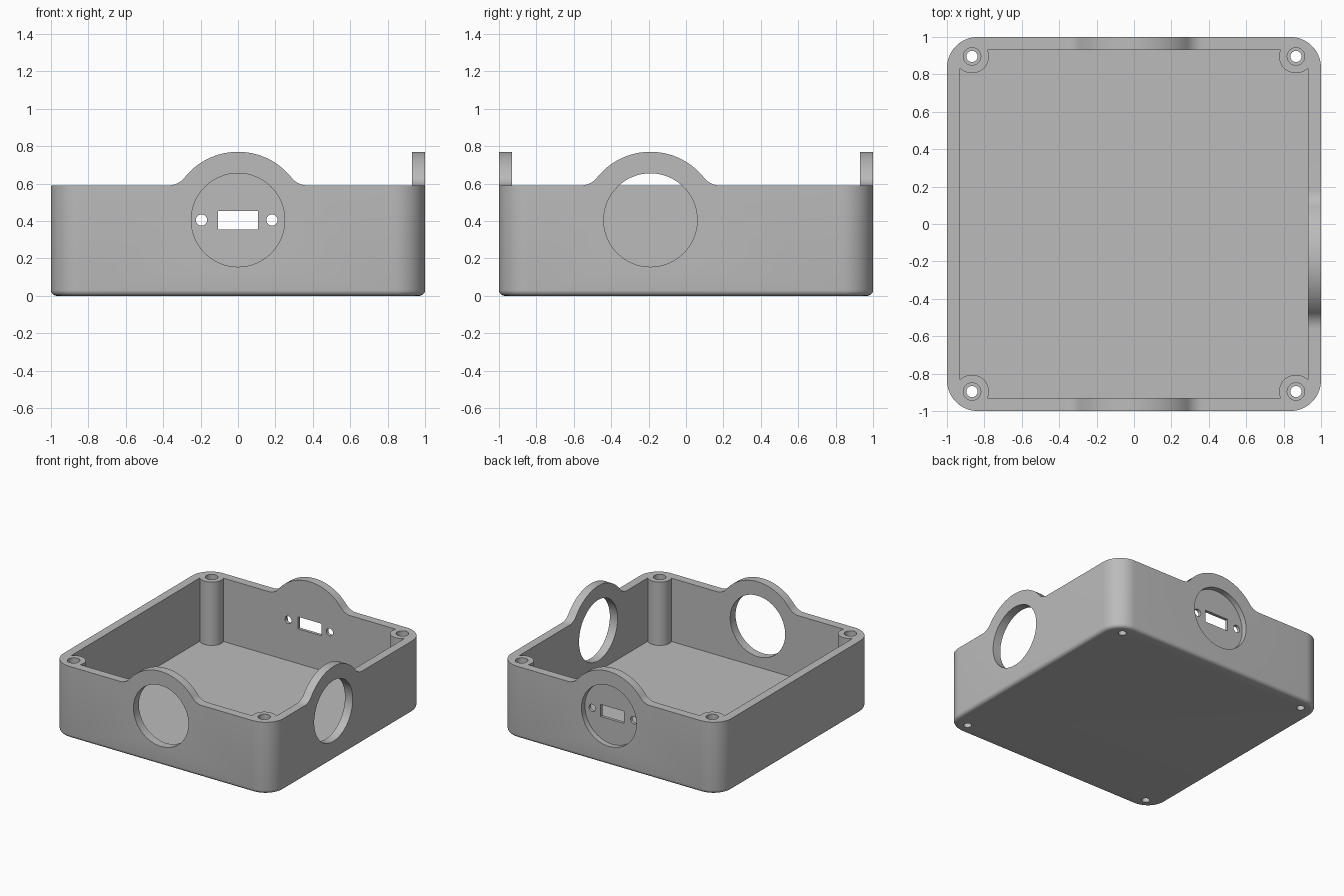
import bpy
import bmesh
from math import pi, sin, cos, sqrt, atan2

if "Cube" in bpy.data.objects:
    bpy.data.objects.remove(bpy.data.objects["Cube"], do_unlink=True)

# Main dimensions
HEIGHT, WALL, FLOOR = 0.59, 0.07, 0.07
PORT_Z, PORT_R = 0.405, 0.25
EAR_R, EAR_FILLET = 0.365, 0.11
SIDE_PORT_Y = -0.19
INNER = 1 - WALL

grey = bpy.data.materials.new("plain grey")
grey.use_nodes = True
grey.diffuse_color = (0.5, 0.5, 0.5, 1)
grey.node_tree.nodes["Principled BSDF"].inputs["Base Color"].default_value = (0.5, 0.5, 0.5, 1)


def arc(cx, cy, r, start, end, steps):
    return [(cx + r * cos(start + (end - start) * i / steps),
             cy + r * sin(start + (end - start) * i / steps)) for i in range(steps + 1)]


def circle(cx, cy, r, steps=64):
    return arc(cx, cy, r, 0, 2 * pi, steps)[:-1]


def rectangle(x0, x1, y0, y1):
    return [(x0, y0), (x1, y0), (x1, y1), (x0, y1)]


def prism(name, outline, low, high, axis="Z", bottom_round=0):
    """Extrude a flat outline along an axis."""
    place = {"X": lambda a, b, d: (d, a, b),
             "Y": lambda a, b, d: (a, d, b),
             "Z": lambda a, b, d: (a, b, d)}[axis]
    bm = bmesh.new()
    base = [bm.verts.new(place(a, b, low)) for a, b in outline]
    top = [bm.verts.new(place(a, b, high)) for a, b in outline]
    bm.faces.new(base)
    bm.faces.new(top)
    for i in range(len(base)):
        j = (i + 1) % len(base)
        bm.faces.new((base[i], base[j], top[j], top[i]))
    bmesh.ops.recalc_face_normals(bm, faces=bm.faces)
    if bottom_round:
        rim = [e for e in bm.edges if all(v in base for v in e.verts)]
        bmesh.ops.bevel(bm, geom=rim, offset=bottom_round, segments=5,
                        profile=0.5, affect="EDGES")
    mesh = bpy.data.meshes.new(name)
    bm.to_mesh(mesh)
    bm.free()
    mesh.materials.append(grey)
    obj = bpy.data.objects.new(name, mesh)
    bpy.context.collection.objects.link(obj)
    return obj


def combine(target, tool, operation="DIFFERENCE"):
    """Apply a boolean and discard the tool."""
    mod = target.modifiers.new("combine", "BOOLEAN")
    mod.operation, mod.solver, mod.object = operation, "EXACT", tool
    bpy.context.view_layer.objects.active = target
    bpy.ops.object.modifier_apply(modifier=mod.name)
    bpy.data.objects.remove(tool, do_unlink=True)


def ear_outline(centre):
    """Round hump that blends into the wall top with fillets."""
    rise = HEIGHT + EAR_FILLET - PORT_Z
    reach = sqrt((EAR_R + EAR_FILLET) ** 2 - rise ** 2)
    angle = atan2(rise, reach)
    fz = HEIGHT + EAR_FILLET
    right = arc(centre + reach, fz, EAR_FILLET, -pi / 2, angle - pi, 10)
    hump = arc(centre, PORT_Z, EAR_R, angle, pi - angle, 40)
    left = arc(centre - reach, fz, EAR_FILLET, -angle, -pi / 2, 10)
    return ([(centre - reach, HEIGHT - 0.1), (centre + reach, HEIGHT - 0.1)]
            + right + hump[1:-1] + left)


# Outer body with rounded corners and a softened bottom edge
R = 0.165
outline = []
for k, (sx, sy) in enumerate([(1, 1), (-1, 1), (-1, -1), (1, -1)]):
    outline += arc(sx * (1 - R), sy * (1 - R), R, k * pi / 2, (k + 1) * pi / 2, 14)
case = prism("enclosure_case", outline, 0, HEIGHT, bottom_round=0.03)

# Raised ears around the front, back and left ports
combine(case, prism("front_ear", ear_outline(0), -1, -0.88, "Y"), "UNION")
combine(case, prism("back_ear", ear_outline(0), 0.88, 1, "Y"), "UNION")
combine(case, prism("side_ear", ear_outline(SIDE_PORT_Y), 0.88, 1, "X"), "UNION")

# Hollow interior, leaving screw posts in the corners
posts = [(sx * 0.866, sy * 0.896) for sx in (-1, 1) for sy in (-1, 1)]
cavity = prism("cavity", rectangle(-INNER, INNER, -INNER, INNER), FLOOR, 1)
for x, y in posts:
    combine(cavity, prism("post", circle(x, y, 0.09), -0.1, 1.1))
combine(case, cavity)

# Screw holes with a wider upper bore
for x, y in posts:
    combine(case, prism("screw_hole", circle(x, y, 0.03, 32), -0.1, 0.7))
    combine(case, prism("insert_bore", circle(x, y, 0.047, 32), 0.34, 0.7))

# Open round ports, front and left
combine(case, prism("front_port", circle(0, PORT_Z, PORT_R), -1.1, -0.8, "Y"))
combine(case, prism("side_port", circle(SIDE_PORT_Y, PORT_Z, PORT_R), 0.8, 1.1, "X"))

# Recessed back panel with a connector slot and two screw holes
combine(case, prism("back_recess", circle(0, PORT_Z, PORT_R), 0.955, 1.1, "Y"))
combine(case, prism("slot", rectangle(-0.107, 0.107, 0.355, 0.454), 0.8, 1.1, "Y"))
for x in (-0.195, 0.182):
    combine(case, prism("panel_hole", circle(x, PORT_Z, 0.03, 32), 0.8, 1.1, "Y"))

# Smooth the curves, keep the edges crisp
bpy.ops.object.select_all(action="DESELECT")
case.select_set(True)
bpy.context.view_layer.objects.active = case
bpy.ops.object.shade_smooth_by_angle(angle=0.6)
